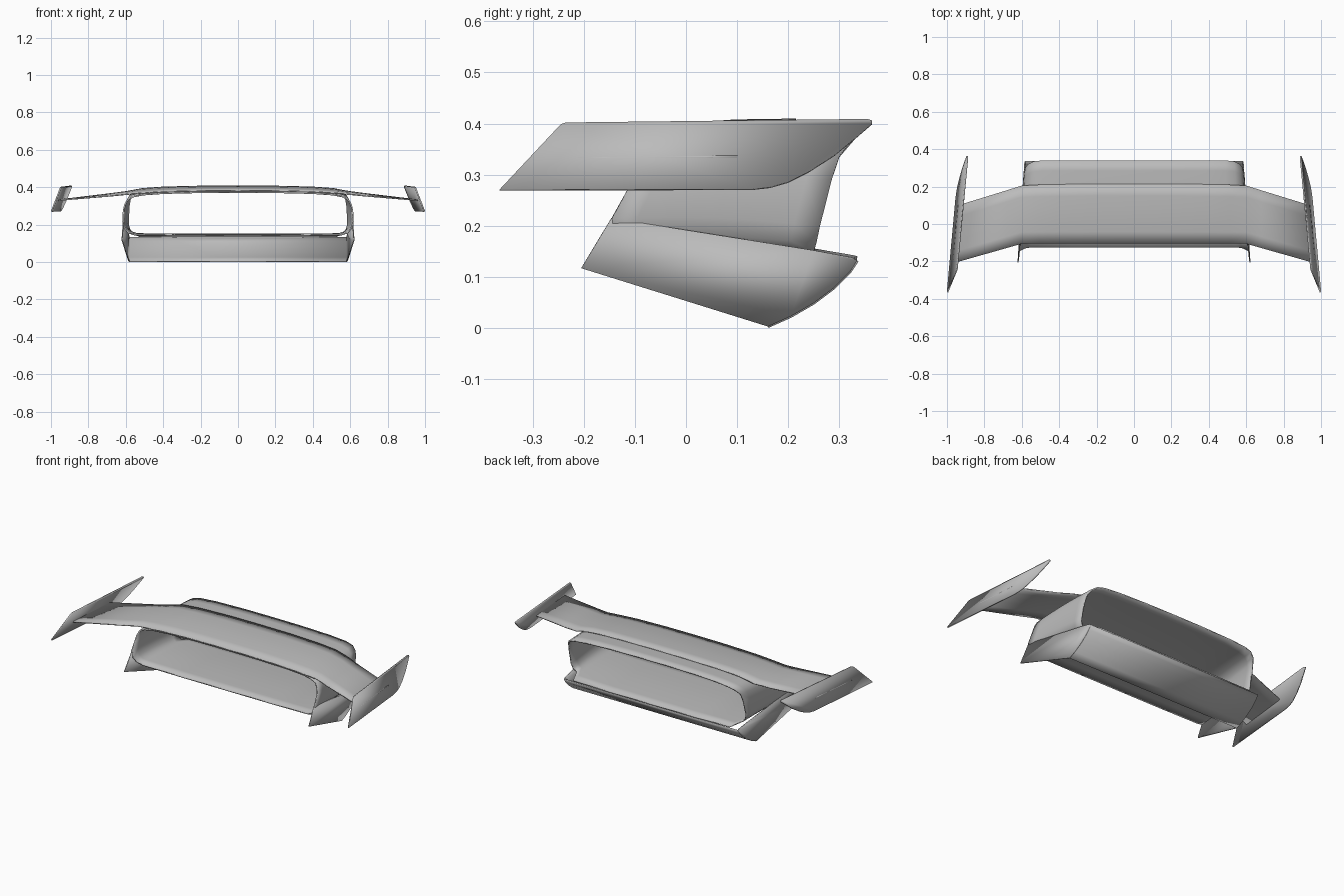
import bpy, bmesh, math
from mathutils import Vector

cube = bpy.data.objects.get("Cube")
if cube:
    bpy.data.objects.remove(cube, do_unlink=True)

grey = bpy.data.materials.new("plain grey")
grey.use_nodes = True
grey.diffuse_color = (0.5, 0.5, 0.5, 1)
grey.node_tree.nodes["Principled BSDF"].inputs["Base Color"].default_value = (0.5, 0.5, 0.5, 1)


def finish(name, bm, thick, offset=0, mirror=False, angle=40):
    """Turn a sheet into a thin smooth shaded part."""
    bmesh.ops.recalc_face_normals(bm, faces=bm.faces)
    me = bpy.data.meshes.new(name)
    bm.to_mesh(me)
    bm.free()
    me.materials.append(grey)
    ob = bpy.data.objects.new(name, me)
    bpy.context.collection.objects.link(ob)
    if mirror:
        ob.modifiers.new("Mirror", 'MIRROR').use_mirror_merge = False
    sol = ob.modifiers.new("Thickness", 'SOLIDIFY')
    sol.thickness, sol.offset = thick, offset
    bpy.ops.object.select_all(action='DESELECT')
    ob.select_set(True)
    bpy.context.view_layer.objects.active = ob
    bpy.ops.object.shade_smooth_by_angle(angle=math.radians(angle))
    return ob


def loft(rows, closed=False):
    """Skin a grid of points, one row after another."""
    bm = bmesh.new()
    grid = [[bm.verts.new(p) for p in row] for row in rows]
    count = len(grid) if closed else len(grid) - 1
    for i in range(count):
        a, b = grid[i], grid[(i + 1) % len(grid)]
        for j in range(len(a) - 1):
            bm.faces.new((a[j], a[j + 1], b[j + 1], b[j]))
    return bm


def sheet(points):
    bm = bmesh.new()
    bm.faces.new([bm.verts.new(p) for p in points])
    return bm


def both_sides(half):
    """Extend rows running from the centre outwards to the other side."""
    return [[(-x, y, z) for x, y, z in row] for row in reversed(half[1:])] + half


# Duct ring: x, front y, front z, rear y, rear z from roof centre to floor
ring = [
    (0.0, -.10, .374, .34, .402), (.20, -.10, .373, .34, .401),
    (.40, -.10, .368, .34, .396), (.51, -.10, .360, .34, .388),
    (.56, -.10, .350, .335, .378), (.59, -.10, .333, .32, .360),
    (.605, -.105, .305, .30, .335), (.612, -.115, .27, .285, .29),
    (.615, -.145, .215, .262, .20), (.605, -.14, .18, .255, .168),
    (.585, -.13, .156, .25, .152), (.55, -.125, .146, .33, .138),
    (.30, -.125, .144, .335, .136), (0.0, -.125, .144, .335, .136)]
steps = 8
half = []
for x, y0, z0, y1, z1 in ring:
    row = []
    for i in range(steps + 1):
        t = i / steps
        bulge = 0.008 * math.sin(math.pi * t)
        row.append((x * (1 - .045 * t), y0 + (y1 - y0) * t, z0 + (z1 - z0) * t + bulge))
    half.append(row)
mirrored = [[(-x, y, z) for x, y, z in row] for row in reversed(half[1:-1])]
finish("duct", loft(half + mirrored, closed=True), .008)

# Wing: centre section lying over the roof, then thin swept tips
stations = [
    (0.0, -.105, .382, .215, .406), (.20, -.105, .381, .215, .405),
    (.40, -.105, .376, .212, .400), (.51, -.105, .369, .210, .392),
    (.60, -.105, .362, .205, .372), (.68, -.128, .354, .18, .360)]
wing = [[(x, y0 + (y1 - y0) * t, z0 + (z1 - z0) * t + .008 * math.sin(math.pi * t))
         for t in (0, .2, .4, .6, .8, 1)] for x, y0, z0, y1, z1 in stations]
wing.append([(.968 - .028 * t, -.21 + .31 * t, .33 + .004 * t) for t in (0, .2, .4, .6, .8, 1)])
finish("wing", loft(both_sides(wing)), .007)

# Leaning end plates with a curved lower rear edge
outline = [(-.365, .27), (-.245, .398), (-.235, .401), (.355, .408), (.364, .405),
           (.364, .399), (.335, .374), (.29, .337), (.24, .305), (.20, .285),
           (.165, .275), (.13, .271)]
plate = [(.997 - .091 * (y + .365) - .3 * (z - .27), y, z) for y, z in outline]
finish("end_plate", sheet(plate), .008, mirror=True)

# Rear underside ramp, steepening towards the trailing lip
ramp = [(.16, .003), (.205, .023), (.25, .049), (.29, .079), (.32, .109), (.335, .132)]
finish("rear_ramp", loft([[(s * .583, y, z) for y, z in ramp] for s in (-1, 0, 1)]), .006)

# Side skirts below the duct
skirt = [(.613, -.146, .215), (.62, -.205, .117)] + [(.583, y, z) for y, z in ramp]
skirt += [(.583, .325, .138), (.588, .25, .152)]
finish("side_skirt", sheet(skirt), .006, mirror=True)
